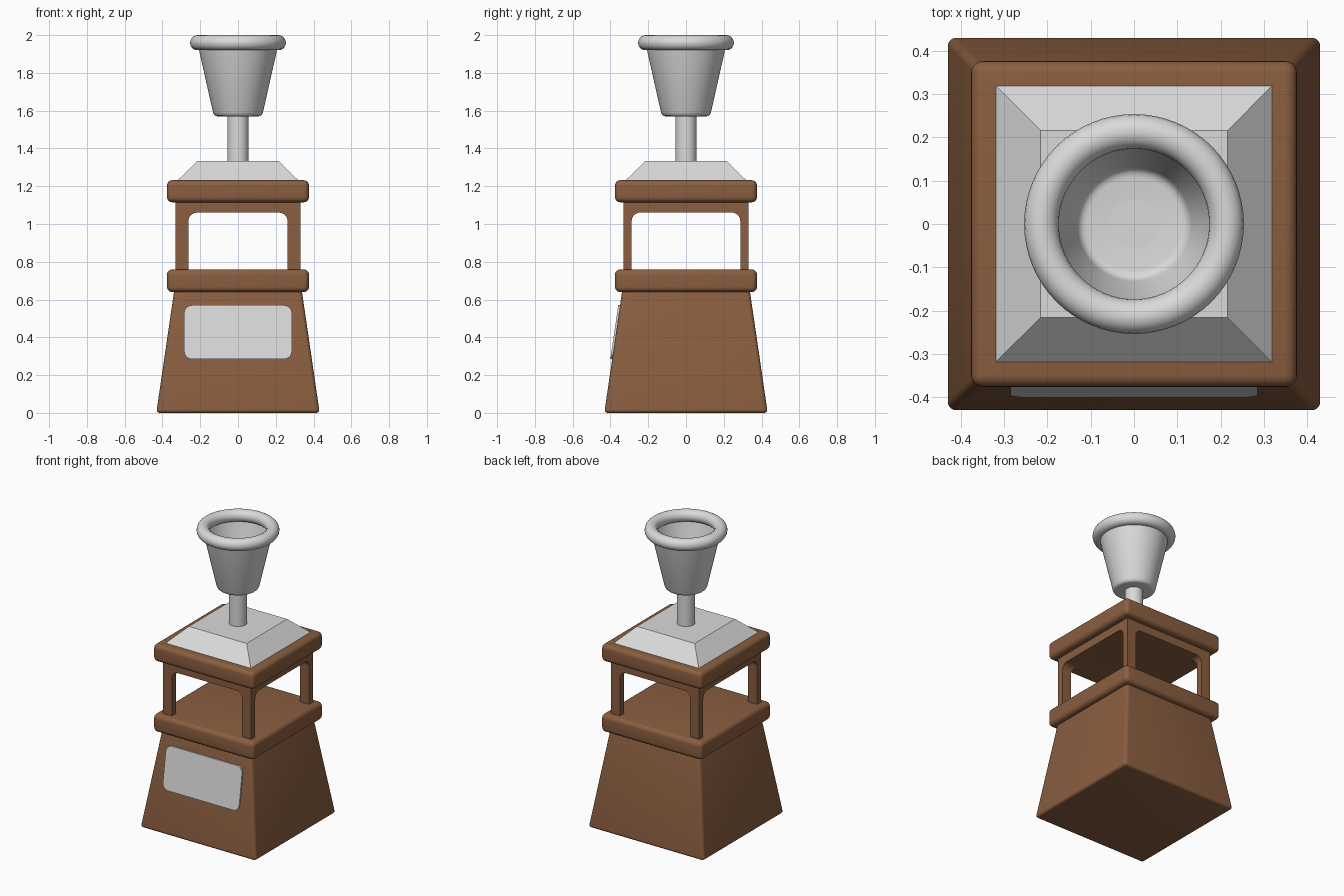
import bpy, bmesh, math

if "Cube" in bpy.data.objects:
    bpy.data.objects.remove(bpy.data.objects["Cube"])


def material(name, rgb):
    m = bpy.data.materials.new(name)
    m.diffuse_color = (*rgb, 1)
    m.use_nodes = True
    m.node_tree.nodes["Principled BSDF"].inputs["Base Color"].default_value = m.diffuse_color
    return m


WOOD = material("brown_wood", (0.255, 0.112, 0.051))
SILVER = material("silver", (0.70, 0.70, 0.70))


def finish(bm, name, mat, smooth=True):
    bmesh.ops.recalc_face_normals(bm, faces=bm.faces)
    me = bpy.data.meshes.new(name)
    bm.to_mesh(me)
    bm.free()
    ob = bpy.data.objects.new(name, me)
    bpy.context.collection.objects.link(ob)
    me.materials.append(mat)
    if smooth:
        select(ob)
        bpy.ops.object.shade_smooth_by_angle(angle=math.radians(32))
    return ob


def select(ob):
    bpy.ops.object.select_all(action='DESELECT')
    ob.select_set(True)
    bpy.context.view_layer.objects.active = ob


def frustum(name, z0, h0, z1, h1, mat, bevel=0.0):
    """Square block with half width h0 at z0 and h1 at z1."""
    bm = bmesh.new()
    bmesh.ops.create_cube(bm, size=2)
    for v in bm.verts:
        h, z = (h0, z0) if v.co.z < 0 else (h1, z1)
        v.co = (v.co.x * h, v.co.y * h, z)
    if bevel:
        bmesh.ops.bevel(bm, geom=bm.edges[:], offset=bevel, segments=5,
                        profile=0.5, affect='EDGES', clamp_overlap=True)
    return finish(bm, name, mat, bool(bevel))


def rounded_rect(hw, z0, z1, r, n=8):
    pts = []
    corners = [(hw - r, z1 - r, 0), (r - hw, z1 - r, 90),
               (r - hw, z0 + r, 180), (hw - r, z0 + r, 270)]
    for cx, cz, a0 in corners:
        for i in range(n + 1):
            a = math.radians(a0 + 90 * i / n)
            pts.append((cx + r * math.cos(a), cz + r * math.sin(a)))
    return pts


def prism(name, front, back, mat):
    bm = bmesh.new()
    a = [bm.verts.new(p) for p in front]
    b = [bm.verts.new(p) for p in back]
    bm.faces.new(a)
    bm.faces.new(b[::-1])
    for i in range(len(a)):
        j = (i + 1) % len(a)
        bm.faces.new((a[i], b[i], b[j], a[j]))
    return finish(bm, name, mat, False)


def lathe(name, profile, mat, n=64):
    bm = bmesh.new()
    vs = [bm.verts.new((r, 0, z)) for r, z in profile]
    es = [bm.edges.new(e) for e in zip(vs, vs[1:])]
    bmesh.ops.spin(bm, geom=vs + es, cent=(0, 0, 0), axis=(0, 0, 1),
                   angle=math.tau, steps=n, use_duplicate=False)
    bmesh.ops.remove_doubles(bm, verts=bm.verts, dist=1e-5)
    return finish(bm, name, mat)


# tapered plinth
frustum("plinth", 0, 0.4325, 0.66, 0.336, WOOD, 0.02)

# name plate lying on the sloping front face
def slope_y(z, out):
    return -(0.4325 - 0.0965 * z / 0.66 + out)

plate = rounded_rect(0.285, 0.285, 0.57, 0.042)
prism("plate", [(x, slope_y(z, 0.0095), z) for x, z in plate],
      [(x, slope_y(z, 0.0), z) for x, z in plate], SILVER)

# two rounded slabs
frustum("lower_slab", 0.64, 0.376, 0.76, 0.376, WOOD, 0.028)
frustum("upper_slab", 1.115, 0.376, 1.232, 0.376, WOOD, 0.028)

# open cage: a block with a tunnel cut through in each direction
cage = frustum("cage", 0.70, 0.33, 1.17, 0.33, WOOD)
p = rounded_rect(0.2625, 0.55, 1.06, 0.045)
q = rounded_rect(0.2875, 0.56, 1.0605, 0.045)
cutters = [
    prism("cutter_front", [(x, -1, z) for x, z in p], [(x, 1, z) for x, z in p], WOOD),
    prism("cutter_side", [(-1, y, z) for y, z in q], [(1, y, z) for y, z in q], WOOD)]
for c in cutters:
    c.hide_render = True
    mod = cage.modifiers.new("cut", 'BOOLEAN')
    mod.operation = 'DIFFERENCE'
    mod.solver = 'EXACT'
    mod.object = c
    select(cage)
    bpy.ops.object.modifier_apply(modifier=mod.name)
    bpy.data.objects.remove(c)
bpy.ops.object.shade_smooth_by_angle(angle=math.radians(32))

# silver roof, stem, cup and rolled rim
frustum("roof", 1.22, 0.331, 1.333, 0.216, SILVER)
lathe("stem", [(0, 1.32), (0.056, 1.32), (0.056, 1.572), (0, 1.572)], SILVER)
lathe("cup", [(0, 1.57), (0.108, 1.57), (0.118, 1.572), (0.126, 1.578),
              (0.132, 1.59), (0.213, 1.95)], SILVER)
bpy.ops.mesh.primitive_torus_add(location=(0, 0, 1.96), major_radius=0.2135,
                                 minor_radius=0.04, major_segments=64,
                                 minor_segments=20)
rim = bpy.context.object
rim.name = "rim"
rim.data.materials.append(SILVER)
bpy.ops.object.shade_smooth()
